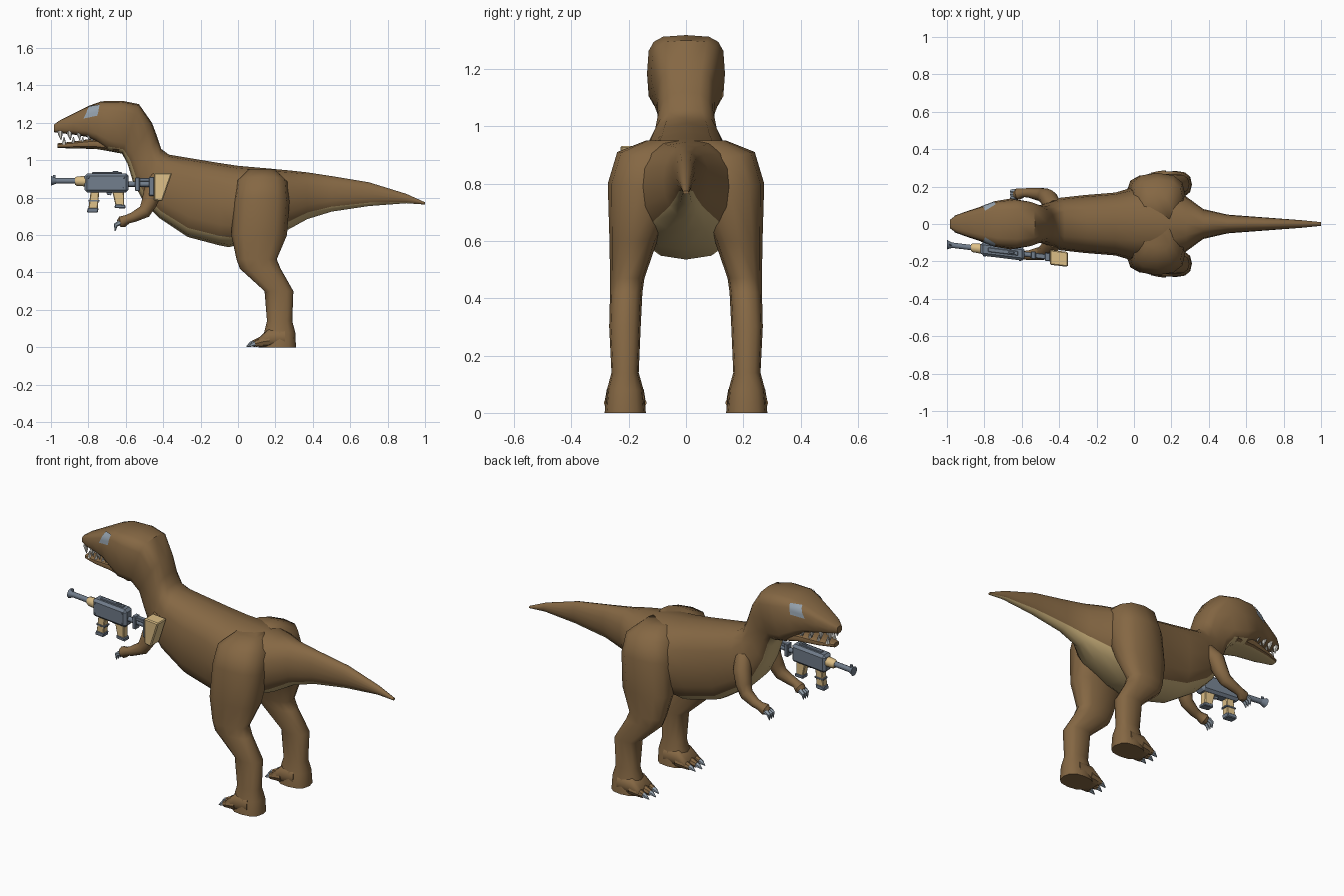
import bpy, bmesh
from math import pi, sin, cos, copysign, radians
from mathutils import Vector
from mathutils.bvhtree import BVHTree

cube = bpy.data.objects.get("Cube")
if cube:
    bpy.data.objects.remove(cube, do_unlink=True)


def material(name, *rgb):
    m = bpy.data.materials.new(name)
    m.use_nodes = True
    m.diffuse_color = (*rgb, 1)
    m.node_tree.nodes["Principled BSDF"].inputs["Base Color"].default_value = (*rgb, 1)
    return m


BROWN = material("hide brown", .235, .137, .057)
TAN = material("belly tan", .57, .42, .19)
GREY = material("claw grey", .3, .36, .42)
STEEL = material("gun steel", .165, .205, .26)
WOOD = material("pale wood", .72, .52, .24)
WHITE = material("tooth white", .85, .83, .76)


def finish(name, bm, mats, angle=40):
    bmesh.ops.recalc_face_normals(bm, faces=bm.faces[:])
    mesh = bpy.data.meshes.new(name)
    bm.to_mesh(mesh)
    bm.free()
    for m in mats:
        mesh.materials.append(m)
    mesh.shade_smooth()
    mesh.set_sharp_from_angle(angle=radians(angle))
    obj = bpy.data.objects.new(name, mesh)
    bpy.context.collection.objects.link(obj)
    return obj


def ring(centre, u, v, square=1, sides=16):
    """Rounded cross-section; a square value under one makes it boxier."""
    def p(t):
        return copysign(abs(t) ** square, t) if abs(t) > 1e-6 else 0
    angles = [2 * pi * i / sides for i in range(sides)]
    return [Vector(centre) + Vector(u) * p(cos(a)) + Vector(v) * p(sin(a)) for a in angles]


def loft(name, rings, mats, rule=None, angle=40):
    bm = bmesh.new()
    loops = [[bm.verts.new(p) for p in r] for r in rings]
    n = len(loops[0])
    for k, (a, b) in enumerate(zip(loops, loops[1:])):
        for i in range(n):
            j = (i + 1) % n
            f = bm.faces.new((a[i], a[j], b[j], b[i]))
            f.material_index = rule(k, i) if rule else 0
    bm.faces.new(loops[0])
    bm.faces.new(loops[-1])
    return finish(name, bm, mats, angle)


def tube(name, path, radii, mat, sides=8):
    """Round limb along a path of points."""
    pts = [Vector(p) for p in path]
    rings = []
    for i, p in enumerate(pts):
        d = (pts[min(i + 1, len(pts) - 1)] - pts[max(i - 1, 0)]).normalized()
        ref = Vector((0, 1, 0)) if abs(d.y) < .8 else Vector((0, 0, 1))
        u = d.cross(ref).normalized()
        rings.append(ring(p, u * radii[i], d.cross(u) * radii[i], 1, sides))
    return loft(name, rings, [mat])


def spine_rings(table):
    """Rows: top x, top z, bottom x, bottom z, half width, squareness."""
    out = []
    for tx, tz, bx, bz, w, sq in table:
        top, low = Vector((tx, 0, tz)), Vector((bx, 0, bz))
        out.append(ring((top + low) / 2, (top - low) / 2, (0, w, 0), sq))
    return out


def underside(k, i):
    return 1 if 6 <= i <= 9 else 0


# Body, from tail tip through the neck to the snout
body = loft("body", spine_rings([
    (1, .775, 1, .763, .01, 1),
    (.9, .82, .9, .77, .02, 1),
    (.7, .882, .7, .755, .035, .95),
    (.5, .915, .5, .725, .05, .95),
    (.37, .935, .37, .685, .08, .95),
    (.28, .945, .27, .63, .15, .9),
    (.15, .957, .1, .57, .2, .8),
    (0, .97, -.05, .535, .19, .8),
    (-.1, .985, -.1, .545, .168, .75),
    (-.25, 1.01, -.27, .59, .155, .75),
    (-.37, 1.03, -.42, .69, .14, .75),
    (-.41, 1.06, -.5, .77, .115, .75),
    (-.43, 1.12, -.56, .88, .1, .75),
    (-.46, 1.2, -.59, .98, .1, .65),
    (-.53, 1.3, -.62, 1.035, .122, .55),
    (-.62, 1.318, -.7, 1.05, .136, .55),
    (-.73, 1.315, -.76, 1.1, .122, .5),
    (-.8, 1.29, -.81, 1.125, .097, .5),
    (-.88, 1.25, -.88, 1.137, .073, .55),
    (-.95, 1.215, -.95, 1.145, .048, .6),
    (-.985, 1.19, -.985, 1.15, .022, .7)]), [BROWN, TAN],
    lambda k, i: underside(k, i) if k < 15 else 0)

# Lower jaw
loft("lower_jaw", spine_rings([
    (-.62, 1.11, -.64, 1.04, .11, .7),
    (-.78, 1.115, -.76, 1.06, .082, .7),
    (-.88, 1.1, -.88, 1.063, .058, .7),
    (-.965, 1.09, -.965, 1.065, .025, .7)]), [BROWN, TAN], underside)


# Eye plates projected onto the head
bm = bmesh.new()
bm.from_mesh(body.data)
tree = BVHTree.FromBMesh(bm)
bm.free()
corners = [Vector(c) for c in ((-.825, 1.222), (-.75, 1.238), (-.738, 1.295), (-.795, 1.285))]
for side, s in (("gun_side", -1), ("far_side", 1)):
    bm = bmesh.new()
    n = 6
    rows = []
    for r in range(n + 1):
        row = []
        for c in range(n + 1):
            a = corners[0].lerp(corners[1], c / n)
            b = corners[3].lerp(corners[2], c / n)
            q = a.lerp(b, r / n)
            hit = tree.ray_cast(Vector((q.x, s, q.y)), Vector((0, -s, 0)))
            row.append(bm.verts.new(hit[0] + hit[1] * .004))
        rows.append(row)
    for a, b in zip(rows, rows[1:]):
        for c in range(n):
            bm.faces.new([a[c], a[c + 1], b[c + 1], b[c]])
    eye = finish(side + "_eye", bm, [GREY])
    if eye.data.polygons[0].normal.y * s < 0:
        eye.data.flip_normals()

    # Teeth along both jaws
    for t in range(4):
        x = -.95 + t * .05
        y = s * (.034 + t * .012)
        tube(side + "_upper_tooth", [(x, y, 1.155), (x, y, 1.14), (x + .004, y, 1.108)],
             [.015, .013, .002], WHITE, 6)
        tube(side + "_lower_tooth", [(x + .02, y * .9, 1.085), (x + .02, y * .9, 1.125)],
             [.012, .002], WHITE, 6)

    # Leg, from a tilted hip ring: inner y and z, outer y and z, front and back x
    leg = [(.0, .95, .14, .95, .05, .2), (.0, .86, .24, .91, -.01, .265),
           (.03, .76, .273, .8, -.025, .275), (.1, .6, .267, .6, -.036, .262),
           (.145, .47, .265, .47, -.008, .207), (.152, .42, .265, .42, .01, .228),
           (.158, .3, .268, .3, .142, .296), (.165, .14, .26, .14, .155, .29),
           (.148, .08, .276, .08, .14, .306), (.14, 0, .284, 0, .13, .31)]
    loft(side + "_leg", [ring(((a + b) / 2, s * (c + d) / 2, (e + f) / 2), ((b - a) / 2, 0, 0),
                              (0, s * (d - c) / 2, (f - e) / 2), .8, 12)
                         for c, e, d, f, a, b in leg], [BROWN], None, 75)

    # Foot wedge, toes and toe claws
    loft(side + "_foot", [ring((x, s * .212, h / 2), (0, 0, h / 2), (0, w, 0), .6, 12)
                          for x, h, w in ((.25, .1, .068), (.165, .1, .07), (.11, .05, .066))],
         [BROWN], None, 60)
    for k in (-1, 0, 1):
        y = s * .212 + k * .045
        reach = .0 if k == 0 else .012
        tube(side + "_toe", [(.17, y, .035), (.12 + reach, y, .029), (.08 + reach, y, .019)],
             [.03, .026, .017], BROWN)
        tube(side + "_toe_claw", [(.09 + reach, y, .022), (.068 + reach, y, .017),
                                  (.045 + reach, y, .003)], [.018, .013, .002], GREY, 6)

    # Arm, hand and finger claws
    tube(side + "_arm", [(-.43, s * .09, .9), (-.455, s * .135, .84), (-.475, s * .15, .77),
                         (-.5, s * .158, .725), (-.56, s * .167, .695), (-.59, s * .167, .685),
                         (-.62, s * .16, .67), (-.637, s * .157, .66)],
         [.045, .048, .042, .036, .027, .024, .032, .02], BROWN, 10)
    for k in (-1, 0, 1):
        y = s * .157 + k * .018
        tube(side + "_finger_claw", [(-.63, y, .667), (-.654, y, .653), (-.657, y, .622)],
             [.014, .012, .002], GREY, 6)


# Gun: parts are made straight, then angled to the barrel line
def aim(obj):
    for v in obj.data.vertices:
        v.co.y += -.11 - .123 * (v.co.x + 1)
    return obj


def slab(name, outline, width, mat, bevel=.004):
    """Side outline in x and z, given a thickness across y."""
    bm = bmesh.new()
    a = [bm.verts.new((x, -width / 2, z)) for x, z in outline]
    b = [bm.verts.new((x, width / 2, z)) for x, z in outline]
    bm.faces.new(a)
    bm.faces.new(b)
    for i in range(len(a)):
        j = (i + 1) % len(a)
        bm.faces.new((a[i], a[j], b[j], b[i]))
    bmesh.ops.bevel(bm, geom=bm.edges[:], offset=bevel, segments=1, affect='EDGES')
    return aim(finish(name, bm, [mat], 25))


def box(name, x0, x1, z0, z1, width, mat, bevel=.003):
    return slab(name, [(x0, z0), (x1, z0), (x1, z1), (x0, z1)], width, mat, bevel)


def rod(name, xs, z, radii, mat):
    return aim(tube(name, [(x, 0, z) for x in xs], radii, mat, 10))


box("gun_receiver", -.82, -.585, .828, .93, .072, STEEL, .014)
box("gun_top_rail", -.78, -.62, .925, .936, .024, STEEL)
box("gun_rear_sight", -.67, -.64, .93, .943, .014, STEEL)
rod("gun_muzzle", (-1, -.985, -.968), .89, (.027, .02, .014), STEEL)
rod("gun_barrel", (-.975, -.86), .89, (.015, .015), STEEL)
box("gun_front_sight", -.99, -.975, .9, .922, .008, STEEL, .001)
rod("gun_handguard", (-.872, -.862, -.815), .888, (.018, .025, .028), WOOD)
slab("gun_magazine", [(-.8, .74), (-.75, .74), (-.742, .832), (-.788, .832)], .04, WOOD)
slab("gun_magazine_base", [(-.808, .72), (-.75, .72), (-.745, .745), (-.803, .745)], .046, STEEL)
box("gun_magazine_band", -.8, -.74, .778, .788, .045, STEEL, .002)
slab("gun_grip", [(-.655, .76), (-.608, .755), (-.61, .832), (-.672, .832)], .04, WOOD)
slab("gun_grip_base", [(-.66, .744), (-.6, .742), (-.603, .762), (-.658, .765)], .046, STEEL)
slab("gun_trigger", [(-.7, .815), (-.68, .812), (-.672, .832), (-.705, .832)], .01, STEEL, .002)
rod("gun_stock_rod", (-.59, -.44), .872, (.014, .014), STEEL)
box("gun_rod_collar", -.55, -.525, .835, .908, .04, STEEL)
box("gun_rod_bracket", -.53, -.45, .885, .905, .028, STEEL)
box("gun_stock_plate", -.475, -.448, .81, .91, .044, STEEL)
slab("gun_stock", [(-.45, .785), (-.405, .78), (-.352, .932), (-.45, .932)], .08, WOOD, .006)

# Receiver bolts
for x in (-.8, -.61):
    for z in (.85, .908):
        aim(tube("gun_bolt", [(x, -.03, z), (x, -.04, z)], [.006, .005], STEEL, 6))
